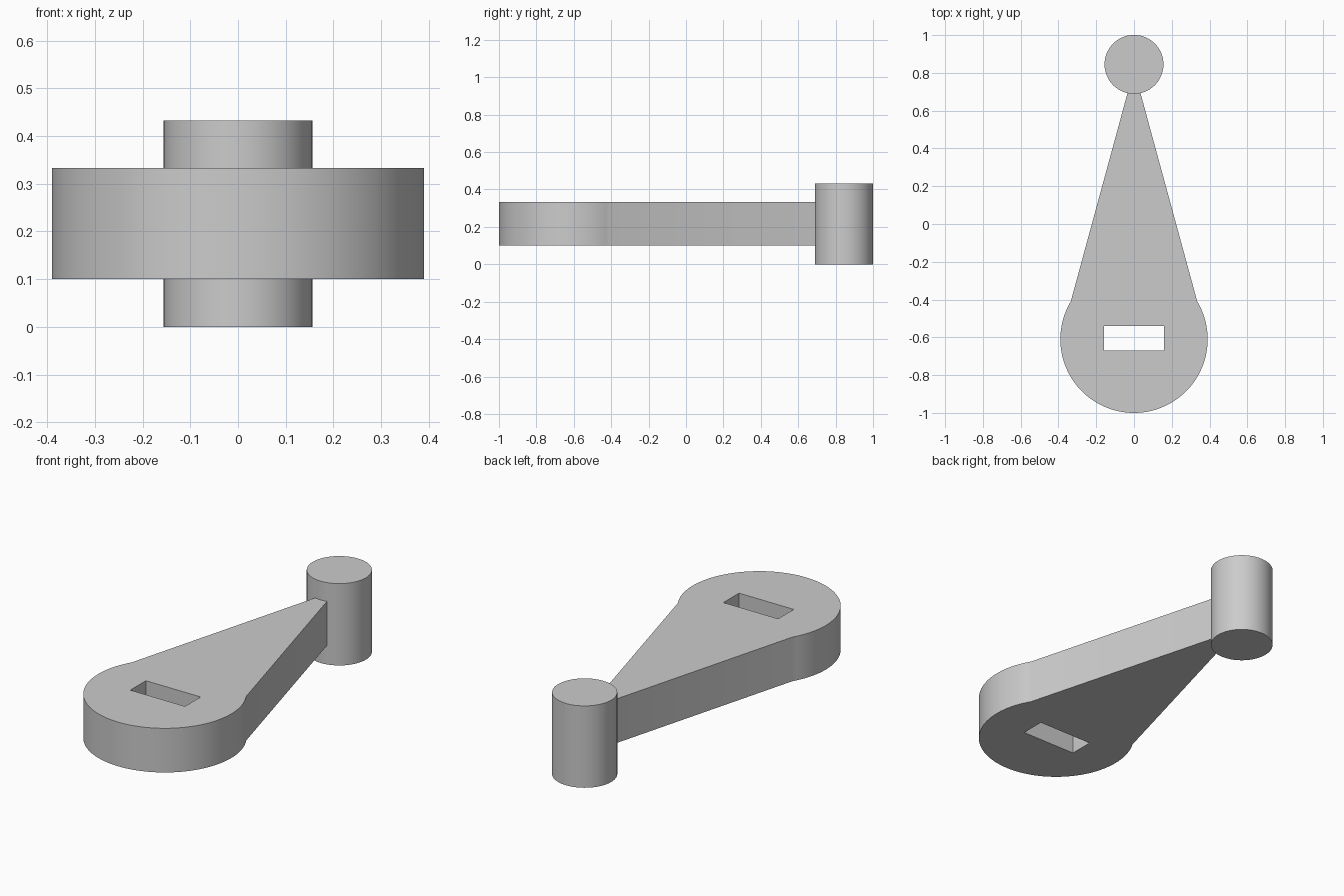
import bpy, bmesh, math
from mathutils import Vector

cube = bpy.data.objects.get("Cube")
if cube:
    bpy.data.objects.remove(cube, do_unlink=True)

grey = bpy.data.materials.new("light_grey")
grey.use_nodes = True
COLOUR = (0.6, 0.6, 0.6, 1)
grey.diffuse_color = COLOUR
grey.node_tree.nodes["Principled BSDF"].inputs["Base Color"].default_value = COLOUR


def prism(name, outline, bottom, top):
    """Extrude a flat outline upward into a solid."""
    bm = bmesh.new()
    face = bm.faces.new([bm.verts.new((x, y, bottom)) for x, y in outline])
    side = bmesh.ops.extrude_face_region(bm, geom=[face])["geom"]
    verts = [v for v in side if isinstance(v, bmesh.types.BMVert)]
    bmesh.ops.translate(bm, verts=verts, vec=Vector((0, 0, top - bottom)))
    bmesh.ops.recalc_face_normals(bm, faces=bm.faces)
    mesh = bpy.data.meshes.new(name)
    bm.to_mesh(mesh)
    bm.free()
    mesh.materials.append(grey)
    obj = bpy.data.objects.new(name, mesh)
    bpy.context.collection.objects.link(obj)
    return obj


def arc(cy, radius, start, end, steps):
    angles = [start + (end - start) * i / steps for i in range(steps + 1)]
    return [(radius * math.cos(a), cy + radius * math.sin(a)) for a in angles]


def smooth(obj):
    bpy.ops.object.select_all(action="DESELECT")
    obj.select_set(True)
    bpy.context.view_layer.objects.active = obj
    bpy.ops.object.shade_smooth_by_angle(angle=math.radians(20))


# Lever arm: round hub tapering to a narrow tip buried in the pin
HUB_Y, HUB_R = -0.61, 0.39
join = math.asin(0.2 / HUB_R)
outline = arc(HUB_Y, HUB_R, math.pi - join, 2 * math.pi + join, 72)
outline += [(0.027, 0.72), (-0.027, 0.72)]
arm = prism("lever_arm", outline, 0.10, 0.333)

# Rectangular slot through the hub
cutter = prism("slot_cutter", [(-0.16, -0.67), (0.16, -0.67), (0.16, -0.54), (-0.16, -0.54)], 0, 0.45)
cut = arm.modifiers.new("slot", "BOOLEAN")
cut.operation = "DIFFERENCE"
cut.solver = "EXACT"
cut.object = cutter
bpy.context.view_layer.objects.active = arm
bpy.ops.object.modifier_apply(modifier=cut.name)
bpy.data.objects.remove(cutter, do_unlink=True)
smooth(arm)

# Upright pin at the tip
pin = prism("pin", arc(0.845, 0.156, 0, 2 * math.pi, 64)[:-1], 0, 0.432)
smooth(pin)
